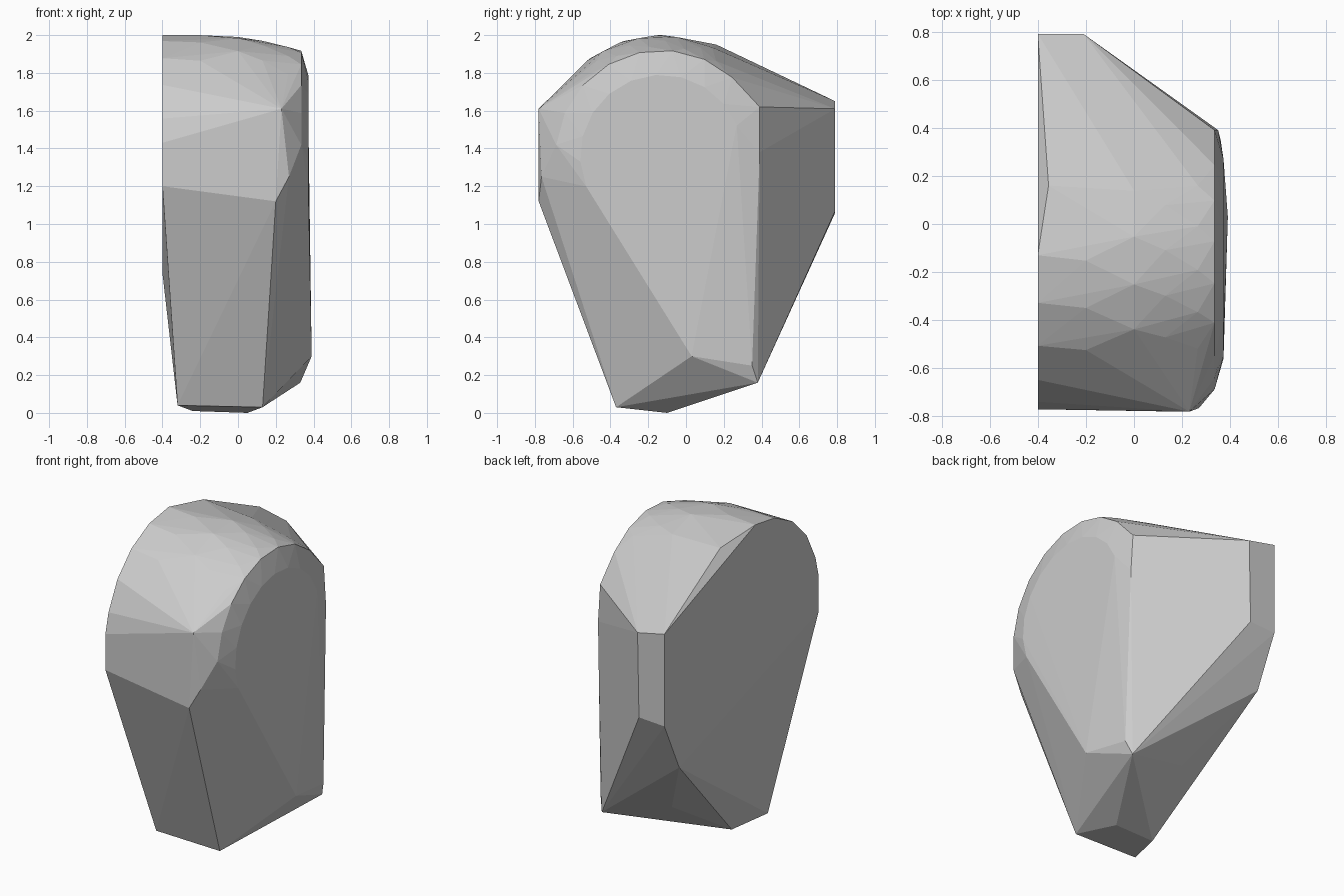
import bpy
import bmesh
from math import radians, sin, cos

# Remove only the default cube
default_cube = bpy.data.objects.get("Cube")
if default_cube:
    bpy.data.objects.remove(default_cube, do_unlink=True)


def make_material(name, colour):
    material = bpy.data.materials.new(name)
    material.use_nodes = True
    material.diffuse_color = colour
    shader = next(node for node in material.node_tree.nodes
                  if node.type == "BSDF_PRINCIPLED")
    shader.inputs["Base Color"].default_value = colour
    return material


def dome_arc(x, radius, first, last, step=18):
    """Points on a circular arc around the dome axis; angles run from back to front."""
    centre_y, centre_z = -.13, 1.36
    angles = [radians(a) for a in range(first, last + 1, step)]
    return [(x, centre_y + radius * cos(a), centre_z + radius * sin(a))
            for a in angles]


def convex_solid(name, points, material):
    """Wrap the points in a faceted convex skin."""
    mesh = bpy.data.meshes.new(name)
    bm = bmesh.new()
    for point in points:
        bm.verts.new(point)
    bmesh.ops.convex_hull(bm, input=bm.verts[:])
    loose = [v for v in bm.verts if not v.link_faces]
    bmesh.ops.delete(bm, geom=loose, context="VERTS")
    bmesh.ops.dissolve_limit(bm, angle_limit=radians(1),
                             verts=bm.verts[:], edges=bm.edges[:])
    bmesh.ops.recalc_face_normals(bm, faces=bm.faces[:])
    bm.to_mesh(mesh)
    bm.free()
    mesh.materials.append(material)
    solid = bpy.data.objects.new(name, mesh)
    bpy.context.collection.objects.link(solid)
    return solid


# Rounded crown: arcs shrink from the flat right side toward the left rim
crown = dome_arc(-.4, .64, 90, 162)
crown += dome_arc(-.2, .64, 92, 130)
crown += dome_arc(0, .635, 65, 125)
crown += dome_arc(.13, .61, 70, 125)
crown += dome_arc(.265, .58, 60, 132)
crown += dome_arc(.335, .56, 30, 175)
crown += dome_arc(.372, .43, 22, 205)

# Front edges of the flat right side and the upright front corner
front = [
    (-.4, -.77, 1.43), (-.4, -.77, 1.2),
    (.23, -.78, 1.61), (.2, -.78, 1.12),
    (.27, -.765, 1.25),
]

# Protruding back ridge and the left back corner
back = [
    (-.355, .16, 1.95),
    (-.4, .79, 1.65), (-.21, .79, 1.61),
    (-.4, .79, 1.06), (-.22, .79, 1.07),
    (-.4, .64, .74),
    (.335, .39, 1.62), (.35, .39, 1.38),
]

# Narrow foot, rising toward the back and left
foot = [
    (-.32, -.37, .04), (.13, -.37, .03),
    (-.24, -.12, .01), (.05, -.1, 0),
    (.39, .03, .3), (.36, .35, .25),
    (.33, .38, .16), (-.11, .3, .28),
]

grey_stone = make_material("grey_stone", (.6, .6, .6, 1))
convex_solid("boulder", crown + front + back + foot, grey_stone)
